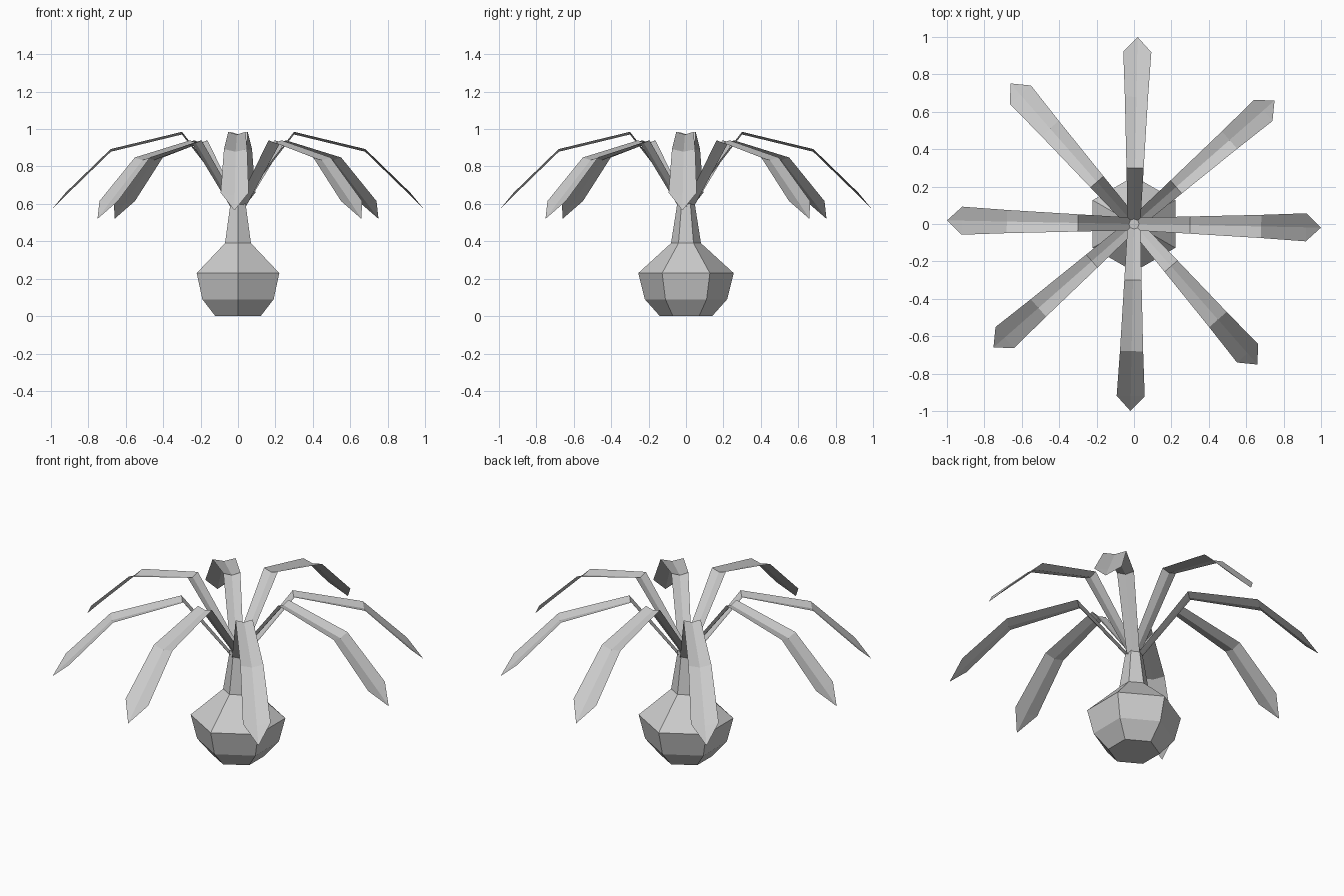
import bpy
import math
from mathutils import Matrix

cube = bpy.data.objects.get("Cube")
if cube:
    bpy.data.objects.remove(cube, do_unlink=True)

GREY = (0.6, 0.6, 0.6, 1.0)
grey = bpy.data.materials.new("light_grey")
grey.use_nodes = True
grey.diffuse_color = GREY
grey.node_tree.nodes["Principled BSDF"].inputs["Base Color"].default_value = GREY


def add_object(name, verts, faces):
    mesh = bpy.data.meshes.new(name)
    mesh.from_pydata(verts, [], faces)
    mesh.materials.append(grey)
    mesh.update()
    obj = bpy.data.objects.new(name, mesh)
    bpy.context.collection.objects.link(obj)
    return obj


# Bulb and stem: six-sided rings stacked along z, corners facing front and back
SIDES = 6
rings = [(0.14, 0), (0.22, 0.09), (0.255, 0.23), (0.08, 0.39), (0.044, 0.62)]
verts = []
for radius, z in rings:
    for i in range(SIDES):
        a = math.tau * i / SIDES + math.pi / 2
        verts.append((radius * math.cos(a), radius * math.sin(a), z))
faces = [tuple(reversed(range(SIDES)))]
for r in range(len(rings) - 1):
    for i in range(SIDES):
        j = (i + 1) % SIDES
        lo, hi = r * SIDES, (r + 1) * SIDES
        faces.append((lo + i, lo + j, hi + j, hi + i))
top = (len(rings) - 1) * SIDES
faces.append(tuple(range(top, top + SIDES)))
add_object("bulb_and_stem", verts, faces)

# Leaf: thin folded strip along +x; each station is distance, height, half width
stations = [(0, 0.6, 0.034), (0.3, 0.985, 0.046), (0.68, 0.893, 0.062), (0.92, 0.66, 0.075)]
FOLD = 0.014
leaf_verts, leaf_faces = [], []
for x, z, half in stations:
    leaf_verts += [(x, -half, z), (x, 0, z - FOLD), (x, half, z)]
for s in range(len(stations) - 1):
    for k in (0, 1):
        a = s * 3 + k
        leaf_faces.append((a, a + 3, a + 4, a + 1))
tip = len(leaf_verts)
leaf_verts.append((1.0, 0, 0.565))
leaf_faces += [(tip - 3, tip, tip - 2), (tip - 2, tip, tip - 1)]

# Eight leaves: the diagonal ones sit lower and twist a little further
for n in range(8):
    diagonal = n % 2
    twist = -3.7 if diagonal else -1.1
    leaf = add_object(f"leaf_{n + 1}", leaf_verts, leaf_faces)
    turn = Matrix.Rotation(math.radians(45 * n + twist), 4, "Z")
    leaf.matrix_world = Matrix.Translation((0, 0, -0.045 * diagonal)) @ turn
